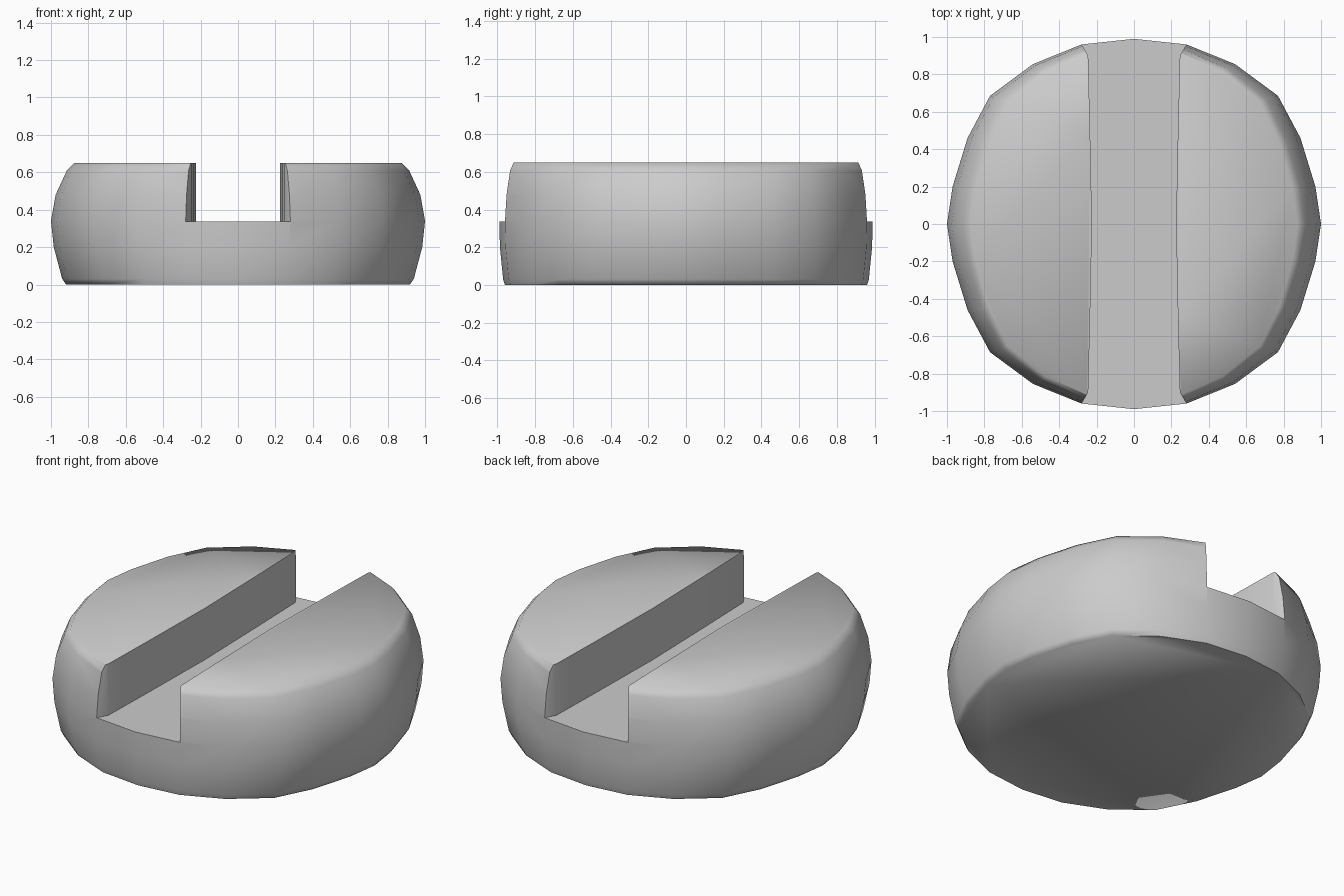
import bpy, bmesh

if "Cube" in bpy.data.objects:
    bpy.data.objects.remove(bpy.data.objects["Cube"])


def loft(name, rings):
    """Closed solid through rings with equal point counts."""
    bm = bmesh.new()
    loops = [[bm.verts.new(p) for p in ring] for ring in rings]
    n = len(loops[0])
    for a, b in zip(loops, loops[1:]):
        for i in range(n):
            j = (i + 1) % n
            bm.faces.new((a[i], a[j], b[j], b[i]))
    bm.faces.new(loops[0][::-1])
    bm.faces.new(loops[-1])
    bmesh.ops.recalc_face_normals(bm, faces=bm.faces)
    mesh = bpy.data.meshes.new(name)
    bm.to_mesh(mesh)
    bm.free()
    obj = bpy.data.objects.new(name, mesh)
    bpy.context.collection.objects.link(obj)
    return obj


# 24-sided outline, mirrored from one quadrant
quad = [(1, 0), (.97, .2), (.89, .46), (.77, .685), (.54, .855), (.28, .96), (0, .99)]
half = quad + [(-x, y) for x, y in quad[-2::-1]]
outline = half + [(x, -y) for x, y in half[-2:0:-1]]

# bulging body: height, half width, half depth
profile = [(0, .92, .96), (.03, .94, .97), (.2, .985, .987), (.34, 1, .99),
           (.48, .975, .982), (.61, .915, .965), (.65, .875, .945)]
body = loft("slotted_body", [[(x * w, y / .99 * d, z) for x, y in outline]
                             for z, w, d in profile])

# slot cutter, flaring at both ends
side = [(.33, -1.1), (.28, -.96), (.245, -.9), (.235, -.5), (.225, 0),
        (.235, .5), (.245, .9), (.28, .96), (.33, 1.1)]
plan = side + [(-x, y) for x, y in side[::-1]]
cutter = loft("slot_cutter", [[(x, y, z) for x, y in plan] for z in (.337, .9)])

cut = body.modifiers.new("slot", 'BOOLEAN')
cut.operation = 'DIFFERENCE'
cut.solver = 'EXACT'
cut.object = cutter
bpy.context.view_layer.objects.active = body
body.select_set(True)
bpy.ops.object.modifier_apply(modifier=cut.name)
bpy.data.objects.remove(cutter)

bpy.ops.object.shade_smooth_by_angle(angle=1.1)
